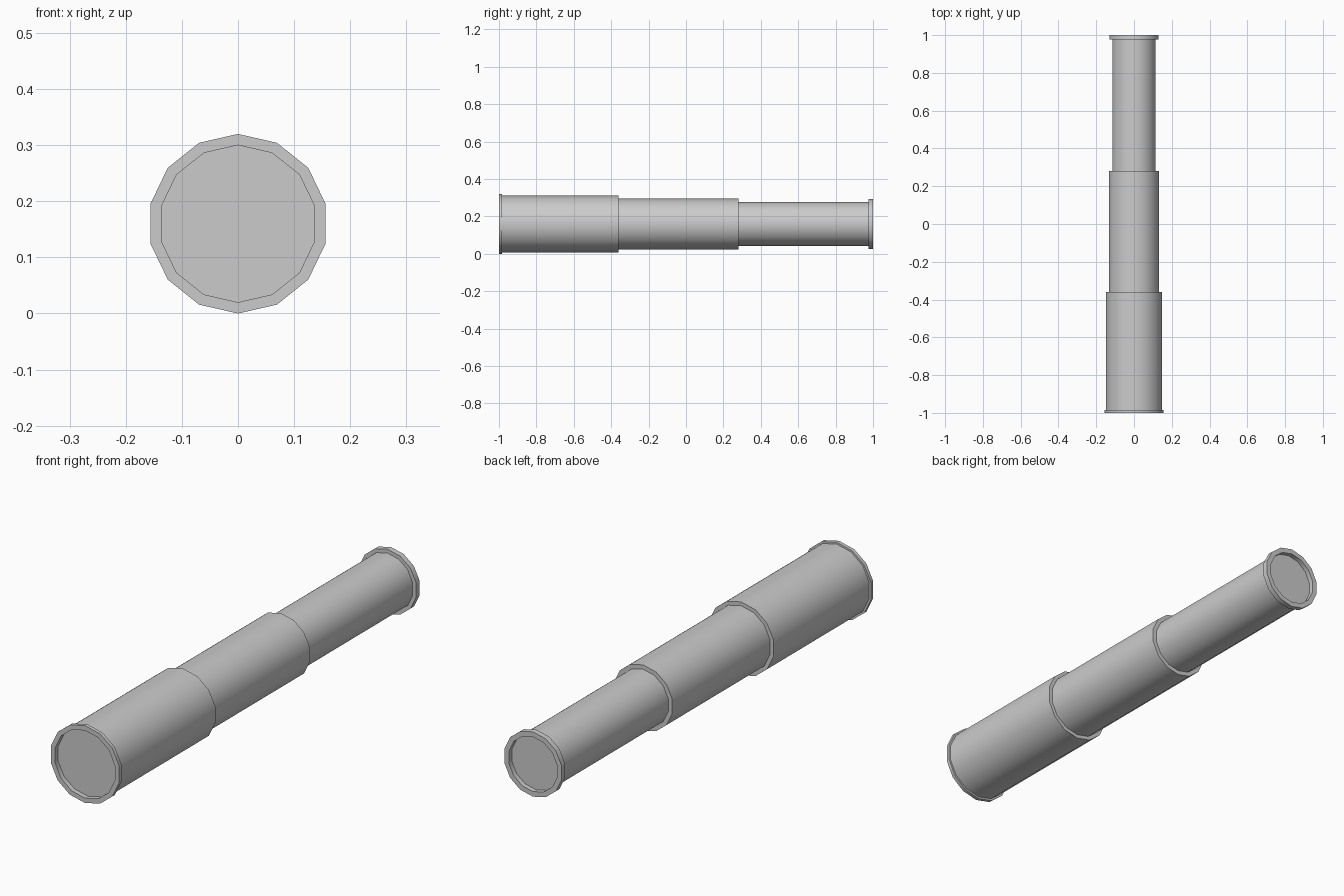
import bpy, bmesh
from math import sin, cos, radians, tau

if "Cube" in bpy.data.objects:
    bpy.data.objects.remove(bpy.data.objects["Cube"])

SIDES = 14
AXIS_Z = 0.16


def lathe(name, profile):
    """Spin (radius, y) points about the long axis, front to back on the outside."""
    bm = bmesh.new()
    rings = []
    for r, y in profile:
        rings.append([bm.verts.new((r * sin(tau * j / SIDES), y,
                                    AXIS_Z + r * cos(tau * j / SIDES)))
                      for j in range(SIDES)])
    for a, b in zip(rings, rings[1:]):
        for j in range(SIDES):
            k = (j + 1) % SIDES
            bm.faces.new((a[j], a[k], b[k], b[j]))
    # collapse the centre point of the lenses
    bmesh.ops.remove_doubles(bm, verts=bm.verts, dist=1e-5)
    mesh = bpy.data.meshes.new(name)
    bm.to_mesh(mesh)
    bm.free()
    ob = bpy.data.objects.new(name, mesh)
    bpy.context.collection.objects.link(ob)
    bpy.ops.object.select_all(action='DESELECT')
    ob.select_set(True)
    bpy.context.view_layer.objects.active = ob
    bpy.ops.object.shade_smooth_by_angle(angle=radians(30))
    return ob


# large front lens, recessed in its rim
lathe("front_lens", [(0, -0.98), (0.14, -0.98)])
lathe("front_rim", [(0.14, -0.98), (0.14, -1), (0.16, -1),
                    (0.16, -0.985), (0.152, -0.985)])

# three telescoping barrels, each closed by a step down to the next
lathe("large_barrel", [(0.152, -0.985), (0.152, -0.36), (0.136, -0.36)])
lathe("middle_barrel", [(0.136, -0.36), (0.136, 0.28), (0.118, 0.28)])
lathe("small_barrel", [(0.118, 0.28), (0.118, 0.977)])

# eyepiece rim and recessed eyepiece lens
lathe("eyepiece_rim", [(0.118, 0.977), (0.134, 0.977), (0.134, 1),
                       (0.113, 1), (0.113, 0.98)])
lathe("eyepiece_lens", [(0.113, 0.98), (0, 0.98)])
